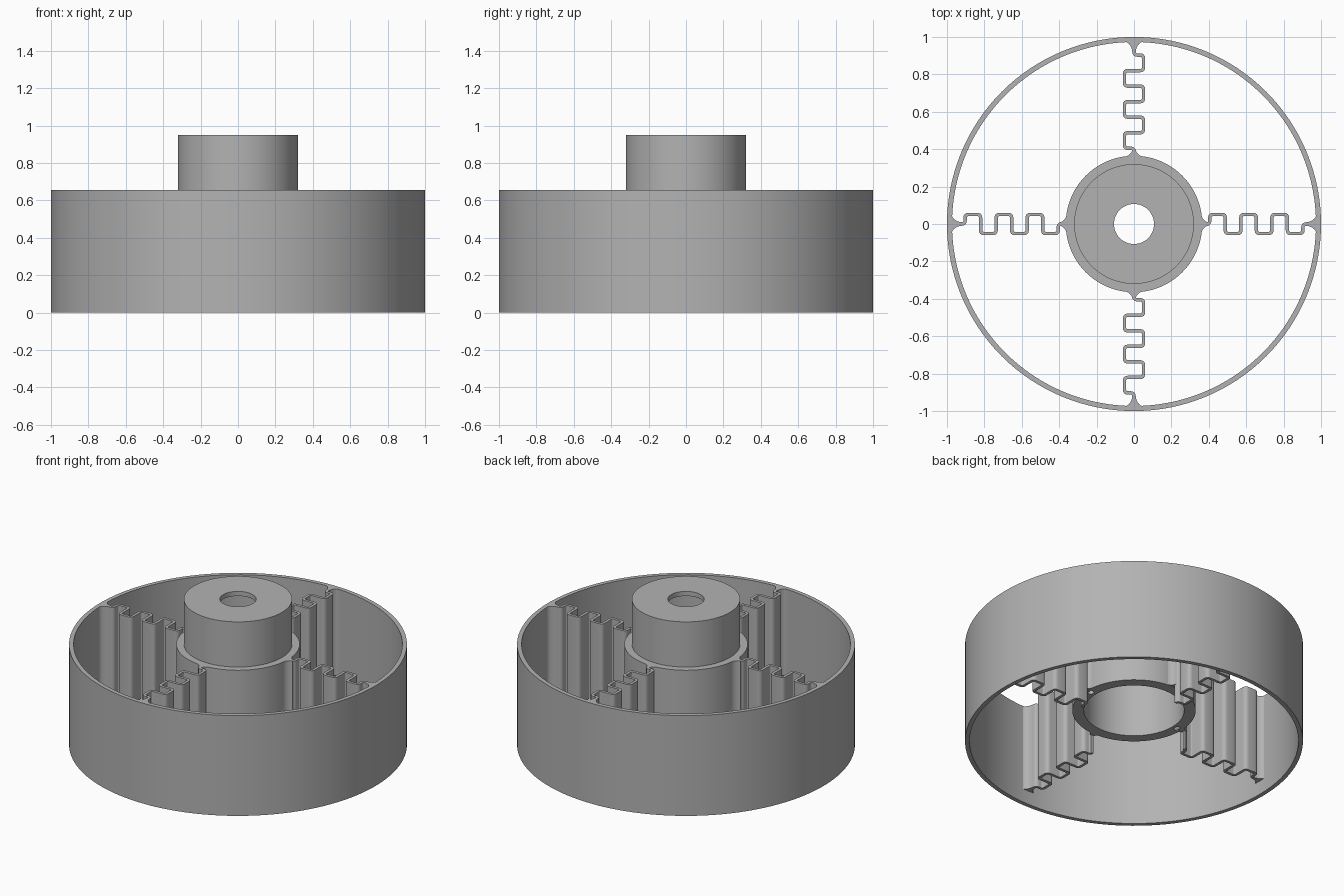
import bpy, bmesh, math
from mathutils import Vector, Matrix

if "Cube" in bpy.data.objects:
    bpy.data.objects.remove(bpy.data.objects["Cube"], do_unlink=True)

GREY = (0.45, 0.45, 0.45, 1)
grey = bpy.data.materials.new("plain_grey")
grey.use_nodes = True
grey.diffuse_color = GREY
grey.node_tree.nodes["Principled BSDF"].inputs["Base Color"].default_value = GREY

TOP, SPOKE_BASE, HUB_BASE = 0.655, 0.09, 0.21
WALL = 0.018


def add_object(name, bm):
    bmesh.ops.recalc_face_normals(bm, faces=bm.faces)
    mesh = bpy.data.meshes.new(name)
    bm.to_mesh(mesh)
    bm.free()
    mesh.materials.append(grey)
    obj = bpy.data.objects.new(name, mesh)
    bpy.context.collection.objects.link(obj)
    return obj


def activate(obj):
    bpy.ops.object.select_all(action="DESELECT")
    obj.select_set(True)
    bpy.context.view_layer.objects.active = obj


def smooth(obj):
    activate(obj)
    bpy.ops.object.shade_smooth_by_angle(angle=math.radians(35))


def lathe(name, profile, steps=128):
    """Spin a closed (radius, height) profile around z."""
    bm = bmesh.new()
    verts = [bm.verts.new((r, 0, z)) for r, z in profile]
    edges = [bm.edges.new((a, b)) for a, b in zip(verts, verts[1:] + verts[:1])]
    bmesh.ops.spin(bm, geom=verts + edges, cent=(0, 0, 0), axis=(0, 0, 1),
                   angle=math.tau, steps=steps, use_merge=True)
    bmesh.ops.remove_doubles(bm, verts=bm.verts, dist=1e-5)
    return add_object(name, bm)


def prism(name, outline, low, high):
    """Extrude a flat outline upward."""
    bm = bmesh.new()
    face = bm.faces.new([bm.verts.new((x, y, low)) for x, y in outline])
    new = bmesh.ops.extrude_face_region(bm, geom=[face])["geom"]
    bmesh.ops.translate(bm, vec=(0, 0, high - low),
                        verts=[v for v in new if isinstance(v, bmesh.types.BMVert)])
    return add_object(name, bm)


def flare(tip, length, width, root):
    """Outline of a pair of fillets that widen from a spoke into a wall."""
    side = []
    for i in range(9):
        a = math.pi / 2 * i / 8
        side.append((tip + length * math.sin(a),
                     WALL / 2 + width * (1 - math.cos(a))))
    side.append((root, side[-1][1]))
    return side + [(x, -y) for x, y in reversed(side)]


def rounded(points, radius, steps=4):
    """Round the inner corners of a path."""
    path = [Vector(points[0])]
    for before, corner, after in zip(points, points[1:], points[2:]):
        c = Vector(corner)
        a = c + (Vector(before) - c).normalized() * radius
        b = c + (Vector(after) - c).normalized() * radius
        for i in range(steps + 1):
            t = i / steps
            path.append(a * (1 - t) ** 2 + c * 2 * t * (1 - t) + b * t * t)
    return path + [Vector(points[-1])]


# Outer rim
smooth(lathe("outer_rim", [(0.973, 0), (1, 0), (1, TOP), (0.973, TOP)]))

# Hollow stepped hub with a shaft hole in its cap
hub = lathe("hub", [(0.297, HUB_BASE), (0.365, HUB_BASE), (0.365, TOP), (0.32, TOP),
                    (0.32, 0.95), (0.107, 0.95), (0.107, 0.92), (0.297, 0.92)])

# Two small blind holes under the hub
for side in (-1, 1):
    bm = bmesh.new()
    bmesh.ops.create_cone(bm, cap_ends=True, segments=20, radius1=0.02, radius2=0.02,
                          depth=0.3, matrix=Matrix.Translation((side * 0.335, 0, HUB_BASE)))
    cutter = add_object("hole_cutter", bm)
    cutter.hide_render = True
    cut = hub.modifiers.new("hole", "BOOLEAN")
    cut.operation, cut.solver, cut.object = "DIFFERENCE", "EXACT", cutter
    activate(hub)
    bpy.ops.object.modifier_apply(modifier="hole")
    bpy.data.objects.remove(cutter, do_unlink=True)
smooth(hub)

# Square-wave path of one spring spoke
START, CELL, SWING = 0.405, 0.083, 0.051
path = [(0.385, 0), (START, 0)]
for i in range(6):
    y = SWING if i % 2 == 0 else -SWING
    path += [(START + i * CELL, y), (START + (i + 1) * CELL, y)]
path += [(START + 6 * CELL, 0), (0.94, 0)]
path = rounded(path, 0.018)

# Four spring spokes with flared ends
for n, place in enumerate(("left", "back", "right", "front")):
    bm = bmesh.new()
    low = [bm.verts.new((p.x, p.y, SPOKE_BASE)) for p in path]
    high = [bm.verts.new((p.x, p.y, TOP)) for p in path]
    for i in range(len(path) - 1):
        bm.faces.new((low[i], low[i + 1], high[i + 1], high[i]))
    spring = add_object(place + "_spring_spoke", bm)
    wall = spring.modifiers.new("wall", "SOLIDIFY")
    wall.thickness, wall.offset, wall.use_even_offset = WALL, 0, True
    activate(spring)
    bpy.ops.object.modifier_apply(modifier="wall")
    rim_flare = prism(place + "_rim_flare", flare(0.915, 0.06, 0.045, 0.985), SPOKE_BASE, TOP)
    hub_flare = prism(place + "_hub_flare", flare(0.4, -0.045, 0.07, 0.345),
                      HUB_BASE + 0.002, TOP)
    for part in (spring, rim_flare, hub_flare):
        part.data.transform(Matrix.Rotation(n * math.pi / 2, 4, "Z"))
        smooth(part)
